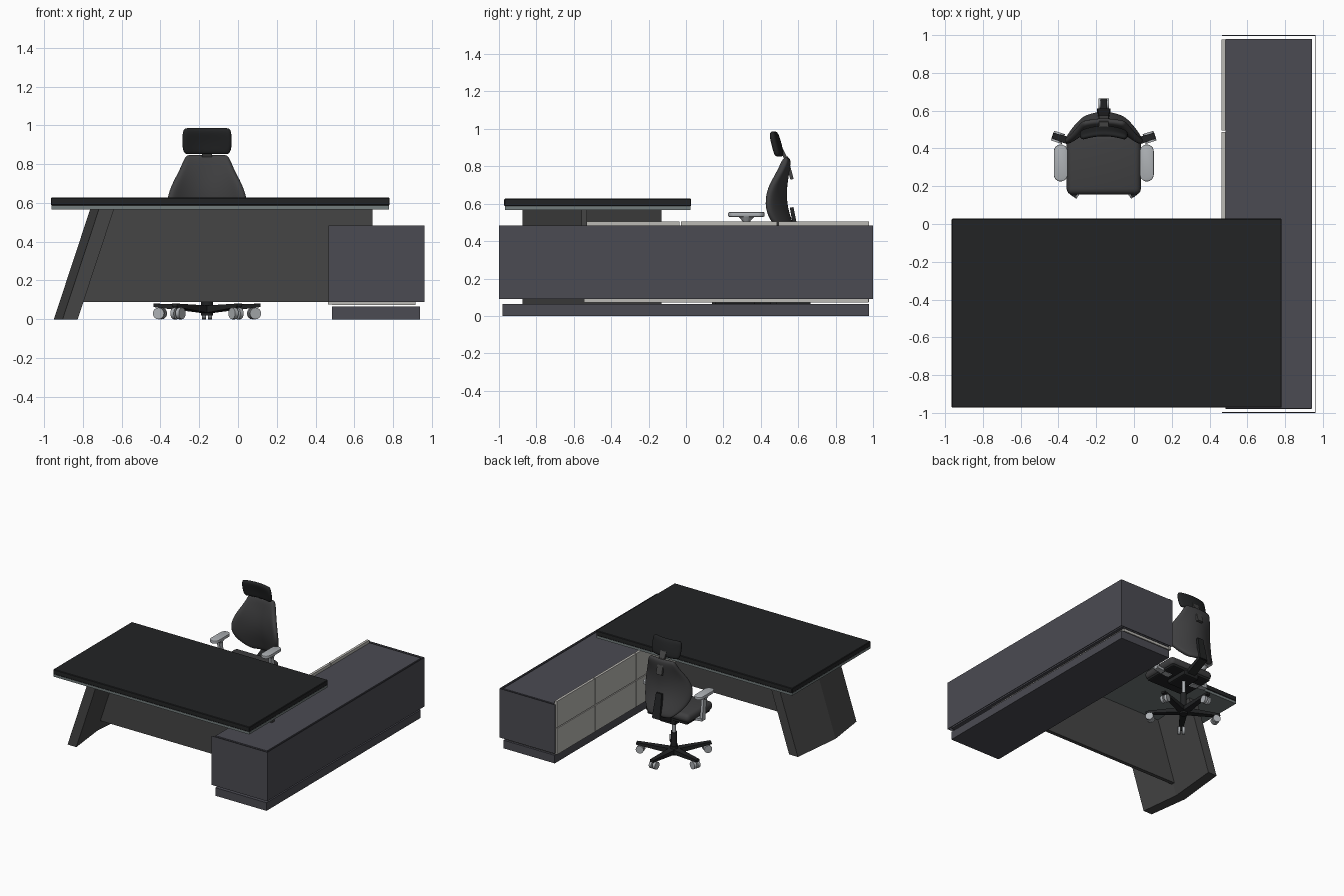
import bpy, bmesh, math
from mathutils import Vector

if "Cube" in bpy.data.objects:
    bpy.data.objects.remove(bpy.data.objects["Cube"])


def mat(name, *rgb):
    m = bpy.data.materials.new(name)
    m.diffuse_color = (*rgb, 1)
    m.use_nodes = True
    m.node_tree.nodes["Principled BSDF"].inputs["Base Color"].default_value = m.diffuse_color
    return m


BLACK = mat("black", .016, .017, .018)
TRIM = mat("trim", .17, .20, .20)
CHARCOAL = mat("charcoal", .06, .06, .06)
SLATE = mat("slate", .07, .07, .085)
CREAM = mat("cream", .50, .49, .46)
FABRIC = mat("fabric", .05, .05, .052)
SILVER = mat("silver", .42, .44, .46)


def make(name, verts, faces, m, bevel=0, segs=2, smooth=False):
    me = bpy.data.meshes.new(name)
    me.from_pydata([tuple(v) for v in verts], [], faces)
    bm = bmesh.new()
    bm.from_mesh(me)
    bmesh.ops.recalc_face_normals(bm, faces=bm.faces)
    if bevel:
        bmesh.ops.bevel(bm, geom=bm.edges[:], offset=bevel, segments=segs,
                        profile=.5, affect='EDGES')
    bm.to_mesh(me)
    bm.free()
    o = bpy.data.objects.new(name, me)
    bpy.context.collection.objects.link(o)
    me.materials.append(m)
    if smooth:
        bpy.ops.object.select_all(action='DESELECT')
        o.select_set(True)
        bpy.context.view_layer.objects.active = o
        bpy.ops.object.shade_smooth_by_angle(angle=math.radians(40))
    return o


def loft(name, a, b, m, **kw):
    """Closed solid between two matching outlines."""
    n = len(a)
    sides = [(i, (i + 1) % n, n + (i + 1) % n, n + i) for i in range(n)]
    return make(name, list(a) + list(b),
                sides + [tuple(range(n))[::-1], tuple(range(n, 2 * n))], m, **kw)


def box(name, x, y, z, m, **kw):
    ring = [(x[0], y[0]), (x[1], y[0]), (x[1], y[1]), (x[0], y[1])]
    return loft(name, [(*p, z[0]) for p in ring], [(*p, z[1]) for p in ring], m, **kw)


def tube(name, p, q, m, w0, h0=None, w1=None, h1=None, sides=4, **kw):
    """Tapered bar (sides=4) or cylinder from p to q."""
    p, q = Vector(p), Vector(q)
    d = (q - p).normalized()
    side = d.cross((0, 0, 1)) if abs(d.z) < .95 else Vector((1, 0, 0))
    side.normalize()
    up = side.cross(d)
    h0 = h0 or w0
    w1, h1 = w1 or w0, h1 or h0
    k = 1 / math.cos(math.pi / 4) if sides == 4 else 1
    ang = [math.pi / 4 + 2 * math.pi * i / sides for i in range(sides)]

    def ring(c, w, h):
        return [c + side * (math.cos(t) * w * k / 2) + up * (math.sin(t) * h * k / 2) for t in ang]
    return loft(name, ring(p, w0, h0), ring(q, w1, h1), m, smooth=sides > 4, **kw)


def pad(name, rows, thick, m):
    """Curved cushion; rows are (z, half width, y, forward wrap of the sides)."""
    n = 9
    verts, faces = [], []
    for z, hw, y, wrap in rows:
        for i in range(n):
            t = 2 * i / (n - 1) - 1
            verts.append((CX + hw * t, y - wrap * t * t, z))
    for r in range(len(rows) - 1):
        for i in range(n - 1):
            k = r * n + i
            faces.append((k, k + 1, k + n + 1, k + n))
    o = make(name, verts, faces, m)
    for p in o.data.polygons:
        p.use_smooth = True
    s = o.modifiers.new("thickness", 'SOLIDIFY')
    s.thickness, s.offset = thick, 0
    u = o.modifiers.new("soften", 'SUBSURF')
    u.levels = u.render_levels = 2
    return o


# Desk top, trim, leaning chevron leg and modesty panel
box("desk_top", (-.965, .782), (-.972, .028), (.587, .627), BLACK, bevel=.004, segs=1)
box("desk_trim", (-.962, .779), (-.969, .025), (.567, .587), TRIM)
plan = [(-.95, -.545), (-.905, -.875), (-.827, -.875), (-.865, -.545), (-.827, -.13), (-.905, -.13)]
n = len(plan)
leg_faces = [(i, (i + 1) % n, n + (i + 1) % n, n + i) for i in range(n)]
leg_faces += [(0, 1, 2, 3), (0, 3, 4, 5), (6, 7, 8, 9), (6, 9, 10, 11)]
make("desk_leg", [(x, y, 0) for x, y in plan] + [(x + .187, y, .567) for x, y in plan],
     leg_faces, CHARCOAL)
panel = [(-.85, .09), (.695, .09), (.695, .567), (-.69, .567)]
loft("modesty_panel", [(x, -.56, z) for x, z in panel], [(x, -.53, z) for x, z in panel], CHARCOAL)

# Side cabinet: carcass, thin outer panels, plinth
box("cabinet_body", (.485, .942), (-.977, .98), (.092, .482), SLATE)
box("cabinet_outer_panel", (.957, .961), (-1, 1), (.09, .484), SLATE)
for s, label in ((-1, "front"), (1, "rear")):
    box(f"cabinet_{label}_panel", (.466, .96), sorted((s, s * .996)), (.09, .484), SLATE)
box("cabinet_base_board", (.486, .915), (-.545, .975), (.073, .092), CREAM)
box("cabinet_plinth", (.484, .94), (-.98, .978), (0, .065), SLATE)

# Drawer fronts, three columns of two
for c, y in enumerate(((-.545, -.035), (-.027, .487), (.495, .978))):
    for r, z in enumerate(((.075, .285), (.292, .504))):
        box(f"drawer_front_{c}_{r}", (.464, .484), y, z, CREAM)

# Office chair: five-arm base with twin-wheel casters
CX, CY = -.16, .38
for i in range(5):
    a = math.pi / 2 + i * 2 * math.pi / 5
    d, t = Vector((math.cos(a), math.sin(a), 0)), Vector((-math.sin(a), math.cos(a), 0))
    c = Vector((CX, CY, 0))
    tube(f"base_arm_{i}", c + Vector((0, 0, .05)), c + d * .285 + Vector((0, 0, .072)),
         BLACK, .055, .04, .032, .018)
    w = c + d * .255 + Vector((0, 0, .03))
    tube(f"caster_stem_{i}", w, w + Vector((0, 0, .04)), BLACK, .014, sides=8)
    for s in (-1, 1):
        tube(f"caster_wheel_{i}_{s}", w + t * s * .006, w + t * s * .027, SILVER, .06,
             sides=16, bevel=0)

# Gas column and seat mechanism
tube("base_hub", (CX, CY, .02), (CX, CY, .09), BLACK, .06, sides=16)
tube("column_sleeve", (CX, CY, .08), (CX, CY, .2), BLACK, .045, sides=16)
tube("column_piston", (CX, CY, .19), (CX, CY, .32), SILVER, .028, sides=16)
box("seat_mechanism", (CX - .07, CX + .07), (.28, .47), (.3, .345), BLACK, bevel=.01)

# Seat cushion and its shell
box("seat_cushion", (CX - .197, CX + .197), (.155, .48), (.345, .415), FABRIC,
    bevel=.033, segs=4, smooth=True)
box("seat_shell", (CX - .18, CX + .18), (.175, .47), (.332, .36), BLACK, bevel=.01)

# Backrest, its carrier and the headrest
pad("backrest", [(.40, .10, .585, .02), (.46, .165, .565, .07), (.54, .205, .535, .10),
                 (.62, .207, .52, .095), (.70, .18, .522, .075), (.78, .135, .535, .03),
                 (.85, .112, .545, .01)], .04, FABRIC)
tube("back_carrier_lower", (CX, .44, .325), (CX, .60, .40), BLACK, .07, .03)
tube("back_carrier_upper", (CX, .60, .39), (CX, .565, .58), BLACK, .07, .025, .05, .02)
pad("headrest", [(.85, .118, .508, .022), (.89, .128, .503, .03), (.94, .128, .49, .03),
                 (.988, .122, .472, .018)], .032, BLACK)
tube("headrest_bracket_lower", (CX, .567, .73), (CX, .535, .85), CHARCOAL, .05, .018)
tube("headrest_bracket_upper", (CX, .535, .84), (CX, .50, .91), CHARCOAL, .05, .018)

# Armrests: oval pads on bent posts
oval = [(.037 * math.cos(t), (.062 if math.sin(t) > 0 else -.062) + .036 * math.sin(t))
        for t in [2 * math.pi * (k + .5) / 24 for k in range(24)]]
for s, label in ((-1, "left"), (1, "right")):
    ax = CX + s * .228
    loft(f"armrest_pad_{label}", [(ax + x, .323 + y, .53) for x, y in oval],
         [(ax + x, .323 + y, .555) for x, y in oval], SILVER, bevel=.006, smooth=True)
    tube(f"armrest_cup_{label}", (ax, .323, .505), (ax, .323, .532), SILVER, .04, .04, .07, .09, sides=12)
    tube(f"armrest_post_{label}", (ax, .345, .345), (ax, .323, .51), SILVER, .022, .04)
    tube(f"armrest_bracket_{label}", (CX + s * .1, .345, .335), (ax + s * .01, .345, .35), SILVER, .045, .02)
